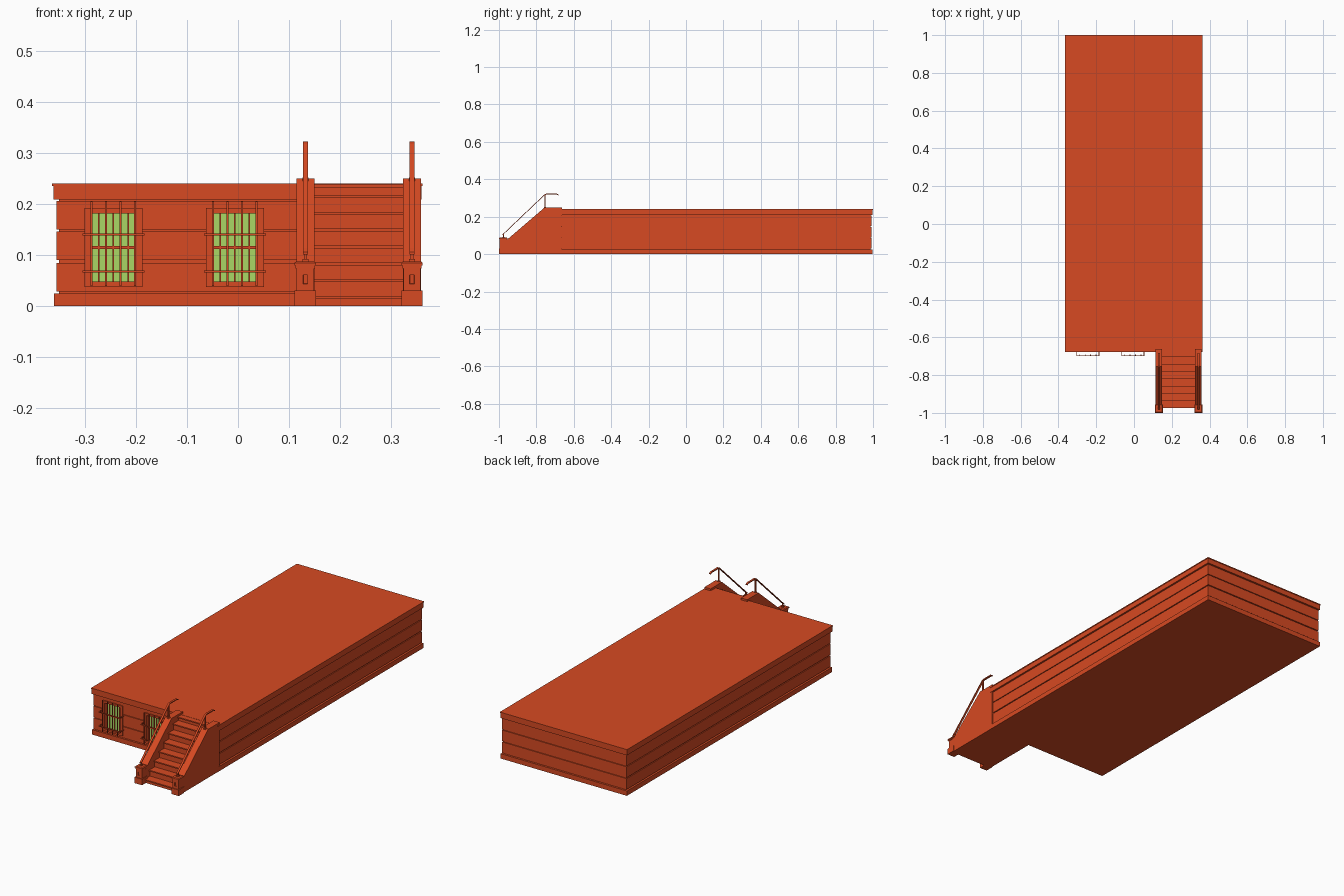
import bpy, bmesh

cube = bpy.data.objects.get("Cube")
if cube:
    bpy.data.objects.remove(cube, do_unlink=True)


def material(name, rgb):
    m = bpy.data.materials.new(name)
    m.use_nodes = True
    m.diffuse_color = (*rgb, 1)
    m.node_tree.nodes["Principled BSDF"].inputs["Base Color"].default_value = (*rgb, 1)
    return m


BRICK = material("brick orange", (0.68, 0.068, 0.016))
GREEN = material("glass green", (0.40, 0.68, 0.13))


def finish(name, bm, mat=BRICK):
    bmesh.ops.recalc_face_normals(bm, faces=bm.faces)
    mesh = bpy.data.meshes.new(name)
    bm.to_mesh(mesh)
    bm.free()
    mesh.materials.append(mat)
    ob = bpy.data.objects.new(name, mesh)
    bpy.context.collection.objects.link(ob)
    return ob


def add_box(bm, x0, x1, y0, y1, z0, z1):
    verts = bmesh.ops.create_cube(bm, size=1)["verts"]
    for v in verts:
        v.co.x = x1 if v.co.x > 0 else x0
        v.co.y = y1 if v.co.y > 0 else y0
        v.co.z = z1 if v.co.z > 0 else z0
    return verts


def box(name, *dims, mat=BRICK):
    bm = bmesh.new()
    add_box(bm, *dims)
    return finish(name, bm, mat)


def prism(name, points, x0, x1):
    """Extrude a side profile of (y, z) points across x."""
    bm = bmesh.new()
    a = [bm.verts.new((x0, y, z)) for y, z in points]
    b = [bm.verts.new((x1, y, z)) for y, z in points]
    bm.faces.new(a)
    bm.faces.new(b[::-1])
    n = len(points)
    for i in range(n):
        j = (i + 1) % n
        bm.faces.new((a[i], b[i], b[j], a[j]))
    return finish(name, bm)


def stacked(name, x0, x1, y0, y1, rings):
    """Closed stack of rectangles, each given as (height, inset)."""
    bm = bmesh.new()
    loops = []
    for z, d in rings:
        corners = [(x0 + d, y0 + d), (x1 - d, y0 + d), (x1 - d, y1 - d), (x0 + d, y1 - d)]
        loops.append([bm.verts.new((x, y, z)) for x, y in corners])
    for lo, hi in zip(loops, loops[1:]):
        for i in range(4):
            j = (i + 1) % 4
            bm.faces.new((lo[i], lo[j], hi[j], hi[i]))
    bm.faces.new(loops[0])
    bm.faces.new(loops[-1])
    return finish(name, bm)


# Grooved building body with plinth and cornice
GROOVE, WALL = 0.013, 0.008
rings = [(0, 0.003), (0.025, 0.003), (0.025, GROOVE)]
for z in (0.029, 0.09, 0.15):
    rings += [(z, GROOVE), (z, WALL), (z + 0.056, WALL), (z + 0.056, GROOVE)]
rings += [(0.209, GROOVE), (0.209, 0.002), (0.235, 0.002), (0.235, 0), (0.24, 0)]
body = stacked("building_body", -0.364, 0.362, -0.677, 1.0, rings)
FRONT = -0.669

# Windows: cut opening, surround, glass, muntin and projecting grille
ZB, ZT = 0.04, 0.19
for side, cx in (("right", -0.244), ("middle", -0.006)):
    cutter = box("window_cutter", cx - 0.05, cx + 0.05, -0.72, -0.65, ZB + 0.006, ZT - 0.006)
    cutter.hide_render = True
    mod = body.modifiers.new("opening", "BOOLEAN")
    mod.operation, mod.solver, mod.object = "DIFFERENCE", "EXACT", cutter
    bpy.context.view_layer.objects.active = body
    bpy.ops.object.modifier_apply(modifier=mod.name)
    bpy.data.objects.remove(cutter, do_unlink=True)

    box(side + "_window_glass", cx - 0.05, cx + 0.05, -0.655, -0.648, ZB, ZT, mat=GREEN)

    bm = bmesh.new()
    for s in (-1, 1):
        xs = sorted((cx + s * 0.057, cx + s * 0.044))
        add_box(bm, *xs, FRONT - 0.006, -0.65, ZB - 0.002, ZT + 0.002)
    for z in (ZB - 0.002, ZT - 0.008):
        add_box(bm, cx - 0.044, cx + 0.044, FRONT - 0.006, -0.65, z, z + 0.01)
    finish(side + "_window_surround", bm)

    bm = bmesh.new()
    add_box(bm, cx - 0.05, cx + 0.05, -0.66, -0.65, 0.112, 0.118)
    for i in (-1, 0, 1):
        x = cx + i * 0.0285
        add_box(bm, x - 0.0015, x + 0.0015, -0.659, -0.65, ZB, ZT)
    finish(side + "_window_muntins", bm)

    bm = bmesh.new()
    for z in (0.068, 0.14):
        add_box(bm, cx - 0.061, cx + 0.061, -0.700, -0.696, z - 0.002, z + 0.002)
        for s in (-1, 1):
            x = cx + s * 0.059
            add_box(bm, x - 0.002, x + 0.002, -0.700, FRONT, z - 0.002, z + 0.002)
    for i in range(4):
        x = cx - 0.043 + i * 0.0285
        add_box(bm, x - 0.002, x + 0.002, -0.696, -0.692, ZB, 0.205)
    finish(side + "_window_grille", bm)

# Flight of steps with projecting nosings
profile = [(-0.66, 0), (-0.969, 0)]
for k in range(8):
    y, z = -0.975 + 0.0386 * k, min(0.02 + 0.033 * k, 0.239)
    profile += [(y + 0.006, z - 0.006), (y, z - 0.006), (y, z), (y + 0.0446, z)]
profile[-1] = (-0.66, 0.239)
prism("entrance_steps", profile, 0.14, 0.335)

# Cheek walls, piers and handrails on both sides of the steps
for side, cx in (("right", 0.132), ("left", 0.341)):
    prism(side + "_cheek_wall",
          [(-0.965, 0), (-0.965, 0.07), (-0.755, 0.25), (-0.662, 0.25), (-0.662, 0)],
          cx - 0.0175, cx + 0.0175)

    pier = stacked(side + "_pier", cx - 0.021, cx + 0.021, -1.0, -0.955,
                   [(0, 0), (0.031, 0), (0.031, 0.004), (0.074, 0.004), (0.074, 0.002),
                    (0.08, 0.002), (0.08, 0), (0.085, 0), (0.088, 0.004)])
    # Sunken square panel on the pier front
    bm = bmesh.new()
    bm.from_mesh(pier.data)
    shaft = [f for f in bm.faces if f.normal.y < -0.9 and 0.04 < f.calc_center_median().z < 0.06]
    bmesh.ops.inset_region(bm, faces=shaft, thickness=0.0125, use_even_offset=True)
    bmesh.ops.inset_region(bm, faces=shaft, thickness=0.001, depth=-0.004)
    bm.to_mesh(pier.data)
    bm.free()

    rail = [(-0.982, 0.106), (-0.972, 0.114), (-0.757, 0.319), (-0.748, 0.323), (-0.69, 0.323), (-0.682, 0.318)]
    prism(side + "_handrail", rail + [(y, z - 0.005) for y, z in reversed(rail)],
          cx - 0.005, cx + 0.005)
    bm = bmesh.new()
    for y, z0, z1 in ((-0.976, 0.08, 0.108), (-0.754, 0.24, 0.319)):
        add_box(bm, cx - 0.003, cx + 0.003, y - 0.003, y + 0.003, z0, z1)
        add_box(bm, cx - 0.006, cx + 0.006, y - 0.006, y + 0.006, z0, z0 + 0.012)
    finish(side + "_rail_posts", bm)
